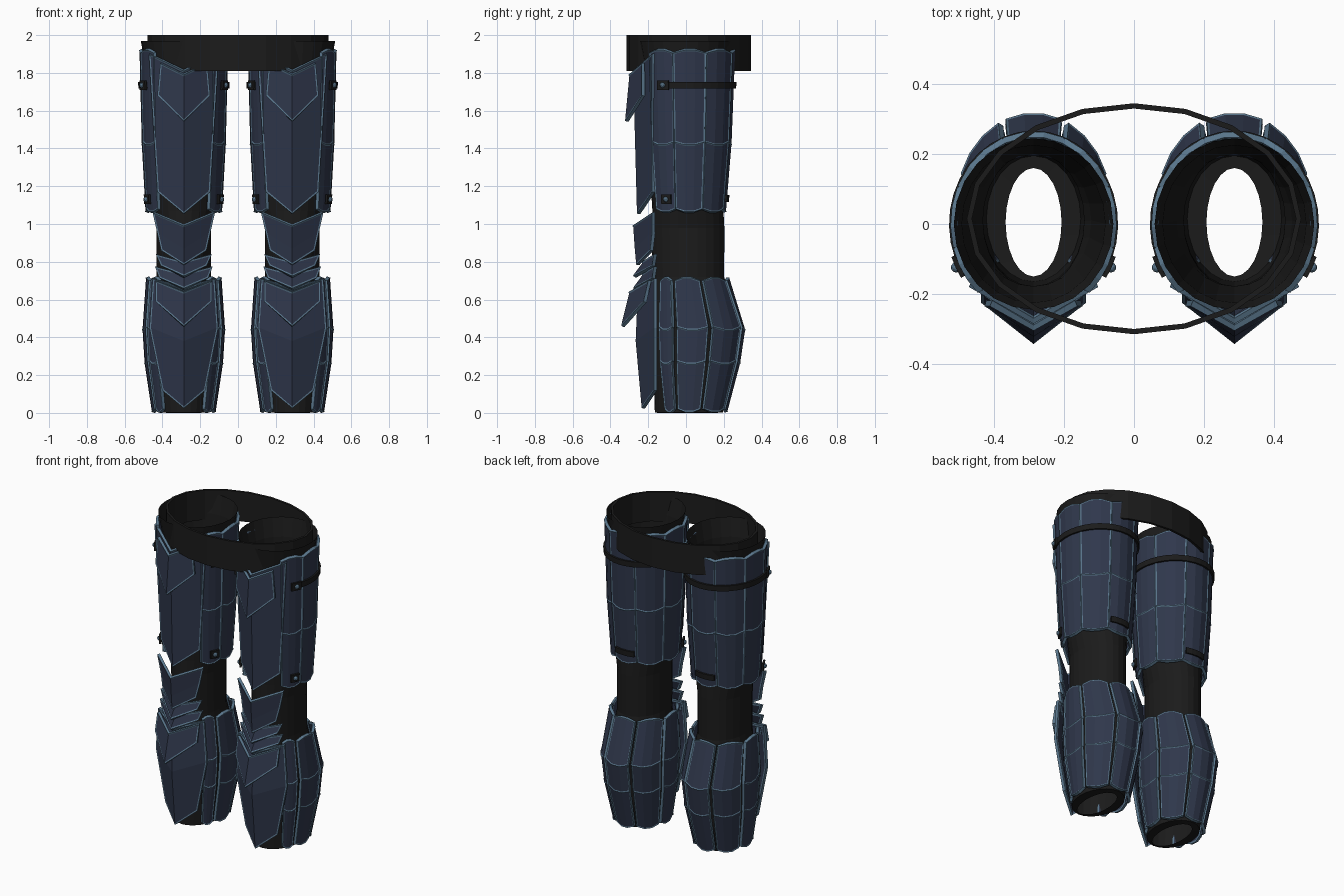
import bpy, bmesh
from math import sin, cos, radians, pi
from mathutils import Vector

cube = bpy.data.objects.get("Cube")
if cube:
    bpy.data.objects.remove(cube)

LEG_X = 0.287


def material(name, colour):
    m = bpy.data.materials.new(name)
    m.use_nodes = True
    m.diffuse_color = (*colour, 1)
    bsdf = m.node_tree.nodes["Principled BSDF"]
    bsdf.inputs["Base Color"].default_value = (*colour, 1)
    bsdf.inputs["Roughness"].default_value = 0.7
    return m


NAVY = material("navy_plate", (0.029, 0.039, 0.072))
TRIM = material("steel_blue_trim", (0.10, 0.18, 0.26))
BLACK = material("black_cloth", (0.011, 0.011, 0.011))


def grid(bm, rows, closed=False):
    """Skin rows of points, listed from top to bottom."""
    rings = [[bm.verts.new(p) for p in row] for row in rows]
    n = len(rings[0])
    for up, low in zip(rings, rings[1:]):
        for i in range(n if closed else n - 1):
            j = (i + 1) % n
            bm.faces.new((up[i], low[i], low[j], up[j]))


def finish(name, bm, mats, thick=0, both=True):
    """Make the object, once for each leg unless it is a shared part."""
    mesh = bpy.data.meshes.new(name)
    bm.to_mesh(mesh)
    bm.free()
    for m in mats:
        mesh.materials.append(m)
    for side, x in (("left_", LEG_X), ("right_", -LEG_X)) if both else (("", 0),):
        ob = bpy.data.objects.new(side + name, mesh)
        bpy.context.collection.objects.link(ob)
        ob.location.x = x
        if thick:
            mod = ob.modifiers.new("thickness", 'SOLIDIFY')
            mod.thickness = thick
            mod.offset = -1
            mod.material_offset_rim = len(mats) - 1


def trimmed(name, bm, width):
    """Edge every panel with a raised light border."""
    bm.normal_update()
    rim = bmesh.ops.inset_region(bm, faces=bm.faces[:], thickness=width, depth=-0.003,
                                 use_boundary=True, use_even_offset=True)
    for f in rim["faces"]:
        f.material_index = 1
    finish(name, bm, (NAVY, TRIM), 0.018)


def section(profile, z):
    """Ellipse radii and y centre of a profile at height z."""
    z = min(max(z, profile[-1][0]), profile[0][0])
    for a, b in zip(profile, profile[1:]):
        if z >= b[0]:
            t = (a[0] - z) / (a[0] - b[0])
            return [p + (q - p) * t for p, q in zip(a[1:], b[1:])]


def around(profile, angle, z, out=0):
    """Point on a profile; angle 0 faces the front."""
    rx, ry, cy = section(profile, z)
    a = radians(angle)
    return Vector(((rx + out) * sin(a), cy - (ry + out) * cos(a), z))


def shell(name, profile, edges, gap, tiers, bulge=0.015):
    """Ring of scalloped panels, open at the front."""
    bm = bmesh.new()
    edges = edges + [360 - e for e in reversed(edges)]
    for a, b in zip(edges, edges[1:]):
        a, b = a + gap / 2, b - gap / 2
        for k, (top, low) in enumerate(zip(tiers, tiers[1:])):
            rows = []
            for z, shift in ((top, -bulge if k else bulge), (low, -bulge)):
                row = []
                for i in range(4):
                    p = around(profile, a + (b - a) * i / 3, z)
                    p.z += shift if i in (1, 2) else 0
                    row.append(p)
                rows.append(row)
            grid(bm, rows)
    trimmed(name, bm, 0.006)


def ridge_plate(name, rows):
    """Keeled front plate; row = half width, edge z, edge y, keel z, keel y."""
    bm = bmesh.new()
    grid(bm, [((-w, ey, ez), (0, ky, kz), (w, ey, ez)) for w, ez, ey, kz, ky in rows])
    trimmed(name, bm, 0.008)


def strap(name, profile, z, height, start, end, out=0.008):
    bm = bmesh.new()
    n = max(2, round((end - start) / 10))
    steps = [start + (end - start) * i / n for i in range(n + 1)]
    grid(bm, [[around(profile, s, z + h, out) for s in steps]
              for h in (height / 2, -height / 2)])
    finish(name, bm, (BLACK,), 0.012)


# Profiles: z, x radius, y radius, y centre
LEG = [(1.97, .228, .245, 0), (1.85, .205, .225, 0), (1.07, .165, .188, .01),
       (.98, .145, .193, .01), (.72, .145, .19, .012), (.45, .185, .225, .045),
       (0.003, .135, .18, .015), (0, .08, .155, .005)]
THIGH = [(1.92, .238, .266, 0), (1.42, .225, .245, 0), (1.07, .205, .215, 0)]
SHIN = [(.71, .202, .21, .02), (.45, .222, .265, .055),
        (.27, .21, .245, .045), (.01, .17, .19, .03)]

# Cloth legs
bm = bmesh.new()
grid(bm, [[around(LEG, i * 15, row[0]) for i in range(24)] for row in LEG], True)
finish("cloth_leg", bm, (BLACK,))

# Waist belt
bm = bmesh.new()
grid(bm, [[(0.478 * sin(i * pi / 10), 0.015 - 0.33 * cos(i * pi / 10), z)
           for i in range(20)] for z in (2, 1.81)], True)
finish("waist_belt", bm, (BLACK,), 0.015, both=False)

# Thigh and calf panels
shell("thigh_panels", THIGH, [42, 75, 114, 158], 1, [1.905, 1.435, 1.08])
shell("calf_panels", SHIN, [38, 64, 107, 156], 6, [.70, .455, .275, .02])

# Front thigh plates
ridge_plate("thigh_plate", [(.185, 1.90, -.18, 1.81, -.285), (.14, 1.17, -.18, 1.055, -.26)])
ridge_plate("thigh_upper_plate", [(.125, 1.85, -.235, 1.79, -.305),
                                  (.14, 1.68, -.235, 1.545, -.322)])

# Knee cap and the lames under it
ridge_plate("knee_cap", [(.165, 1.06, -.18, .99, -.285), (.14, .95, -.18, .87, -.275),
                         (.12, .86, -.19, .785, -.265)])
for i, name in enumerate(("upper", "middle", "lower")):
    z = -0.065 * i
    ridge_plate(name + "_knee_lame", [(.148 + .005 * i, .84 + z, -.17, .80 + z, -.235),
                                      (.122 + .008 * i, .78 + z, -.18, .725 + z, -.28)])

# Front shin plates
ridge_plate("shin_plate", [(.165, .71, -.17, .65, -.26), (.182, .45, -.17, .38, -.27),
                           (.115, .12, -.17, .025, -.235)])
ridge_plate("shin_upper_plate", [(.15, .70, -.20, .64, -.305), (.15, .59, -.225, .46, -.343)])

# Straps, with buckles and studs at the front ends
strap("upper_strap", THIGH, 1.735, .035, 58, 302)
strap("lower_back_strap", THIGH, 1.135, .035, 162, 198)
for level, z in (("upper", 1.735), ("lower", 1.13)):
    for end, angle in (("outer", 63), ("inner", 297)):
        strap(f"{level}_{end}_buckle", THIGH, z, .05, angle - 7, angle + 7, 0.016)
        bm = bmesh.new()
        bmesh.ops.create_icosphere(bm, subdivisions=2, radius=0.015)
        bmesh.ops.translate(bm, verts=bm.verts, vec=around(THIGH, angle, z, 0.015))
        finish(f"{level}_{end}_stud", bm, (TRIM,))
